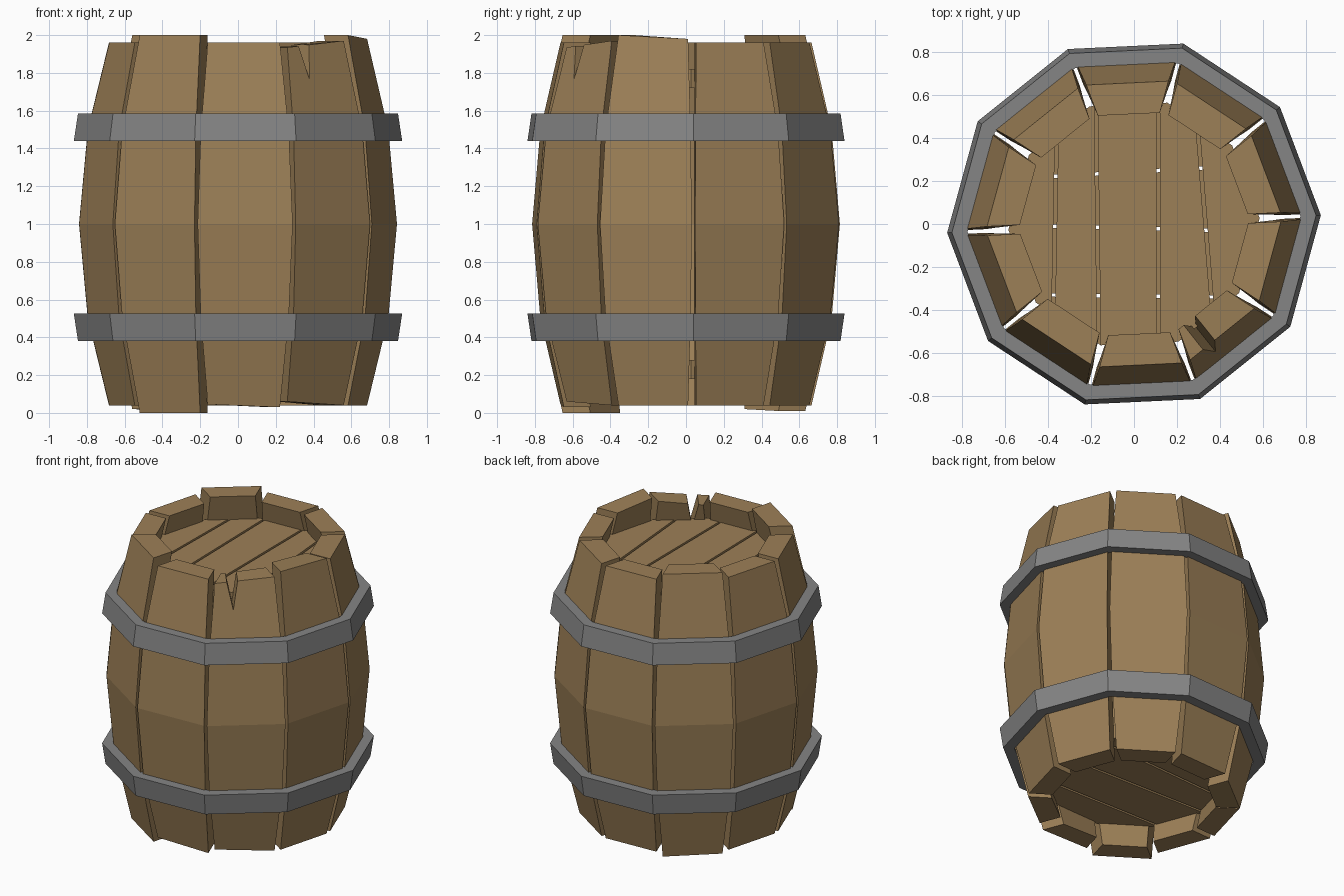
import bpy, bmesh, math
from mathutils import Vector

if "Cube" in bpy.data.objects:
    bpy.data.objects.remove(bpy.data.objects["Cube"])

SIDES = 10
STEP = 2 * math.pi / SIDES
OFFSET = math.radians(2.7)
COS = math.cos(STEP / 2)


def material(name, rgb):
    m = bpy.data.materials.new(name)
    m.diffuse_color = (*rgb, 1)
    m.use_nodes = True
    m.node_tree.nodes["Principled BSDF"].inputs["Base Color"].default_value = m.diffuse_color
    return m


WOOD = material("brown wood", (0.335, 0.215, 0.095))
IRON = material("grey iron", (0.235, 0.235, 0.235))


def finish(bm, name, mat):
    bmesh.ops.recalc_face_normals(bm, faces=bm.faces)
    mesh = bpy.data.meshes.new(name)
    bm.to_mesh(mesh)
    bm.free()
    mesh.materials.append(mat)
    ob = bpy.data.objects.new(name, mesh)
    bpy.context.collection.objects.link(ob)
    return ob


def loft(bm, rings, closed=False):
    """Skin a list of equal-length point rings."""
    vs = [[bm.verts.new(p) for p in r] for r in rings]
    n = len(vs[0])
    pairs = list(zip(vs, vs[1:])) + ([(vs[-1], vs[0])] if closed else [])
    for a, b in pairs:
        for i in range(n):
            j = (i + 1) % n
            bm.faces.new((a[i], a[j], b[j], b[i]))
    if not closed:
        bm.faces.new(vs[0])
        bm.faces.new(vs[-1])


def frame(k):
    a = OFFSET + STEP * (k + 0.5)
    return Vector((math.cos(a), math.sin(a), 0)), Vector((-math.sin(a), math.cos(a), 0))


# Staves: bulging boards; each entry is (bottom start, bottom end, top start, top end) height
DEFAULT = (0.04, 0.04, 1.96, 1.96)
ENDS = {3: (0.01, 0.02, 2.0, 2.0), 6: (0.0, 0.0, 2.0, 2.0), 7: (0.045, 0.03, 1.96, 1.96),
        8: (0.06, 0.04, 1.935, 1.97), 9: (0.04, 0.04, 2.0, 1.98)}
THICK = 0.145


def stave(k):
    out, tan = frame(k)
    b0, b1, t0, t1 = ENDS.get(k, DEFAULT)
    levels = [(b0, b1, 0.69, 0.022), (0.5, 0.5, 0.80, 0.014), (1, 1, 0.845, 0.009),
              (1.5, 1.5, 0.80, 0.014), (t0, t1, 0.69, 0.022)]
    rings = []
    for z0, z1, r, gap in levels:
        ring = []
        for depth, side in ((0, -1), (0, 1), (THICK, 1), (THICK, -1)):
            d = r * COS - depth
            w = d * math.tan(STEP / 2) - gap
            ring.append(out * d + tan * (w * side) + Vector((0, 0, z0 if side < 0 else z1)))
        rings.append(ring)
    bm = bmesh.new()
    loft(bm, rings)
    return finish(bm, f"stave_{k + 1}", WOOD)


staves = [stave(k) for k in range(SIDES)]

# Split in the top of one stave, cut with a wedge
out, tan = frame(8)
bm = bmesh.new()
loft(bm, [[out * d + tan * u + Vector((0, 0, z)) for u, z in
           ((-0.075, 1.765), (-0.02, 2.1), (-0.15, 2.1))] for d in (0.4, 0.9)])
wedge = finish(bm, "split_cutter", WOOD)
wedge.hide_render = True
wedge.hide_viewport = True
cut = staves[8].modifiers.new("split", 'BOOLEAN')
cut.operation = 'DIFFERENCE'
cut.solver = 'EXACT'
cut.object = wedge


# Hoops: ten-sided bands leaning with the staves
def hoop(name, profile):
    bm = bmesh.new()
    loft(bm, [[(r * math.cos(OFFSET + STEP * k), r * math.sin(OFFSET + STEP * k), z)
               for r, z in profile] for k in range(SIDES)], closed=True)
    finish(bm, name, IRON)


PROFILE = [(0.79, 1.44), (0.87, 1.44), (0.848, 1.585), (0.775, 1.585)]
hoop("upper_hoop", PROFILE)
hoop("lower_hoop", [(r, 1.965 - z) for r, z in PROFILE])
HEAD_R = 0.585


# Heads: ten-sided discs sliced into planks; seams give the position at both ends
def head(name, z0, z1, seams, along_y):
    bounds = [(-1, -1)] + seams + [(1, 1)]
    for i, (lo, hi) in enumerate(zip(bounds, bounds[1:])):
        bm = bmesh.new()
        loft(bm, [[(HEAD_R * math.cos(OFFSET + STEP * k), HEAD_R * math.sin(OFFSET + STEP * k), z)
                   for k in range(SIDES)] for z in (z0, z1)])
        for (a, b), sign in ((lo, 1), (hi, -1)):
            # seam runs from a (at -0.4) to b (at +0.4) along the plank
            mid, slope = (a + b) / 2 + sign * 0.008, (b - a) / 0.8
            co, no = (mid, 0, 0), Vector((1, -slope, 0))
            if not along_y:
                co, no = (0, mid, 0), Vector((-slope, 1, 0))
            geom = bm.verts[:] + bm.edges[:] + bm.faces[:]
            bmesh.ops.bisect_plane(bm, geom=geom, plane_co=co, plane_no=no * sign, clear_inner=True)
            bmesh.ops.holes_fill(bm, edges=[e for e in bm.edges if e.is_boundary])
        finish(bm, f"{name}_plank_{i + 1}", WOOD)


head("top_head", 1.72, 1.82, [(-0.375, -0.36), (-0.165, -0.175), (0.113, 0.113), (0.365, 0.30)], True)
head("bottom_head", 0.18, 0.28, [(-0.33, -0.34), (-0.01, -0.03), (0.22, 0.265)], False)
